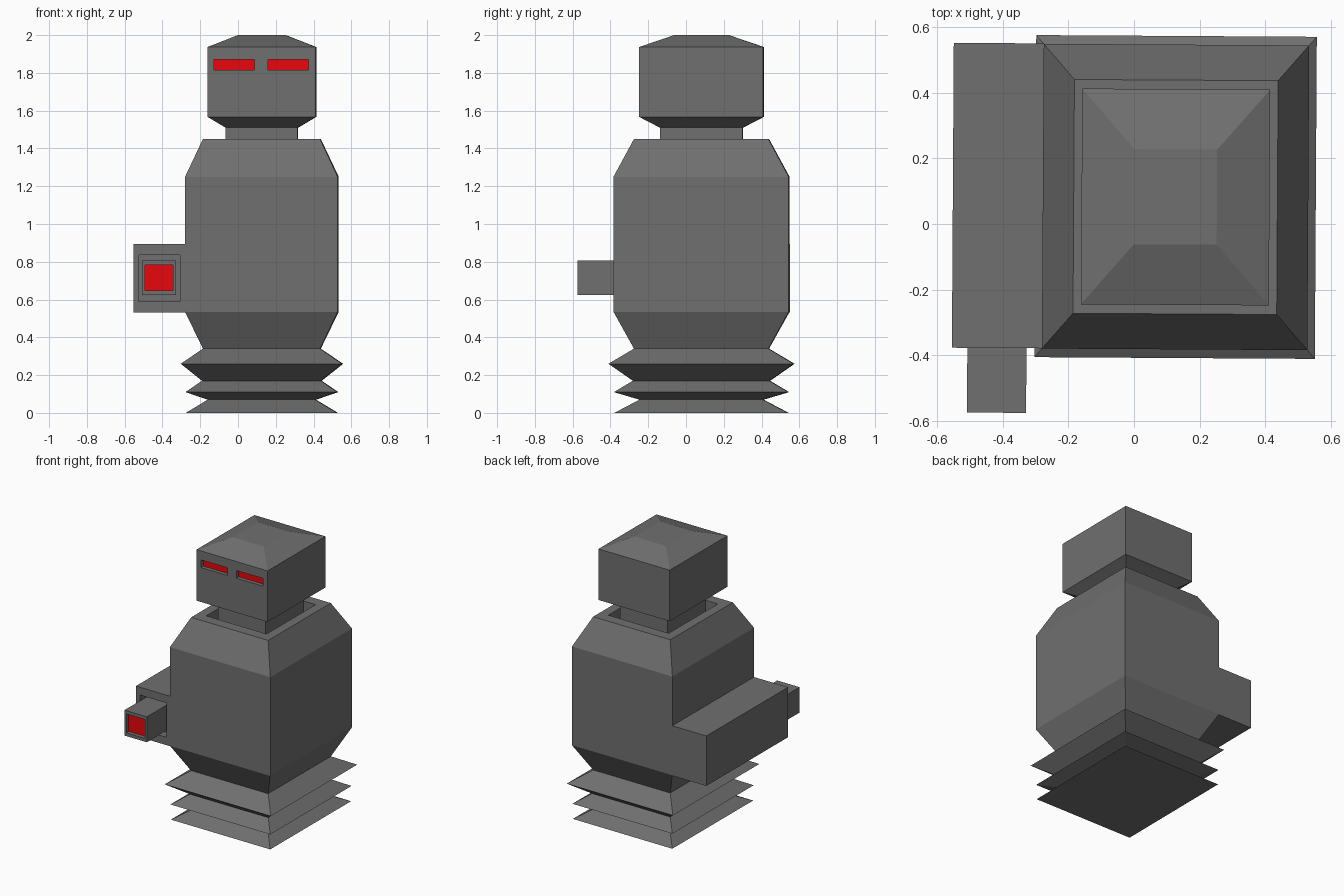
import bpy, bmesh
from math import radians
from mathutils import Matrix

if "Cube" in bpy.data.objects:
    bpy.data.objects.remove(bpy.data.objects["Cube"])

CX, CY, RATIO = 0.126, 0.083, 1.148    # body axis and depth/width ratio


def material(name, color):
    mat = bpy.data.materials.new(name)
    mat.diffuse_color = color
    mat.use_nodes = True
    mat.node_tree.nodes["Principled BSDF"].inputs["Base Color"].default_value = mat.diffuse_color
    return mat


dark = material("dark_grey", (0.16, 0.16, 0.16, 1))
red = material("red_glow", (0.8, 0.002, 0.004, 1))


def loft(name, sections, axis="Z", mat=dark):
    """Skin rectangles (pos, cu, cv, hu, hv) along Z (u=x, v=y) or Y (u=x, v=z)."""
    bm = bmesh.new()
    rings = []
    for pos, cu, cv, hu, hv in sections:
        ring = []
        for su, sv in ((-1, -1), (1, -1), (1, 1), (-1, 1)):
            u, v = cu + su * hu, cv + sv * hv
            ring.append(bm.verts.new((u, v, pos) if axis == "Z" else (u, pos, v)))
        rings.append(ring)
    for a, b in zip(rings, rings[1:]):
        for i in range(4):
            j = (i + 1) % 4
            bm.faces.new((a[i], a[j], b[j], b[i]))
    bm.faces.new(rings[0])
    bm.faces.new(rings[-1])
    bmesh.ops.recalc_face_normals(bm, faces=bm.faces[:])
    mesh = bpy.data.meshes.new(name)
    bm.to_mesh(mesh)
    bm.free()
    mesh.materials.append(mat)
    obj = bpy.data.objects.new(name, mesh)
    bpy.context.collection.objects.link(obj)
    return obj


def stack(name, profile):
    return loft(name, [(z, CX, CY, h, h * RATIO) for z, h in profile])


def box(name, x, y, z, mat=dark):
    cx, cz = sum(x) / 2, sum(z) / 2
    hx, hz = (x[1] - x[0]) / 2, (z[1] - z[0]) / 2
    return loft(name, [(p, cx, cz, hx, hz) for p in y], "Y", mat)


# Pleated base, torso and the collar recess in its top
stack("body", [(0, 0.4), (0.07, 0.285), (0.11, 0.402), (0.17, 0.315),
               (0.26, 0.427), (0.34, 0.31), (0.535, 0.404), (1.25, 0.404),
               (1.45, 0.31), (1.45, 0.243), (1.35, 0.243)])

# Neck and head
head = stack("head", [(1.35, 0.191), (1.51, 0.191), (1.567, 0.286),
                      (1.937, 0.286), (2.0, 0.126)])
face_y = CY - 0.286 * RATIO

# Sunken eye slots with red panels at the back
for side, s in (("left", 1), ("right", -1)):
    x = sorted((CX - 0.001 + s * 0.035, CX - 0.001 + s * 0.25))
    z = (1.816, 1.872)
    cutter = box(side + "_eye_cutter", x, (face_y - 0.05, face_y + 0.03), z)
    cutter.hide_render = True
    cutter.hide_set(True)
    mod = head.modifiers.new(side + "_eye_slot", "BOOLEAN")
    mod.operation, mod.solver, mod.object = "DIFFERENCE", "EXACT", cutter
    box(side + "_eye", x, (face_y + 0.028, face_y + 0.04), z, red)

# Side arm with socket, and the barrel standing in it
back, front, tip = 0.548, -0.38, -0.577
loft("arm", [(back, -0.4145, 0.713, 0.1375, 0.181),
             (front, -0.4145, 0.713, 0.1375, 0.181),
             (front, -0.413, 0.713, 0.108, 0.124),
             (front + 0.06, -0.413, 0.713, 0.108, 0.124)], "Y")
loft("barrel", [(front + 0.06, -0.415, 0.715, 0.09, 0.092),
                (tip, -0.415, 0.715, 0.09, 0.092),
                (tip, -0.415, 0.715, 0.075, 0.068),
                (tip + 0.03, -0.415, 0.715, 0.075, 0.068)], "Y")
box("barrel_lens", (-0.49, -0.34), (tip + 0.028, tip + 0.04), (0.647, 0.783), red)

# Whole figure is turned very slightly
for obj in bpy.context.collection.objects:
    obj.matrix_world = Matrix.Rotation(radians(-0.35), 4, "Z")
